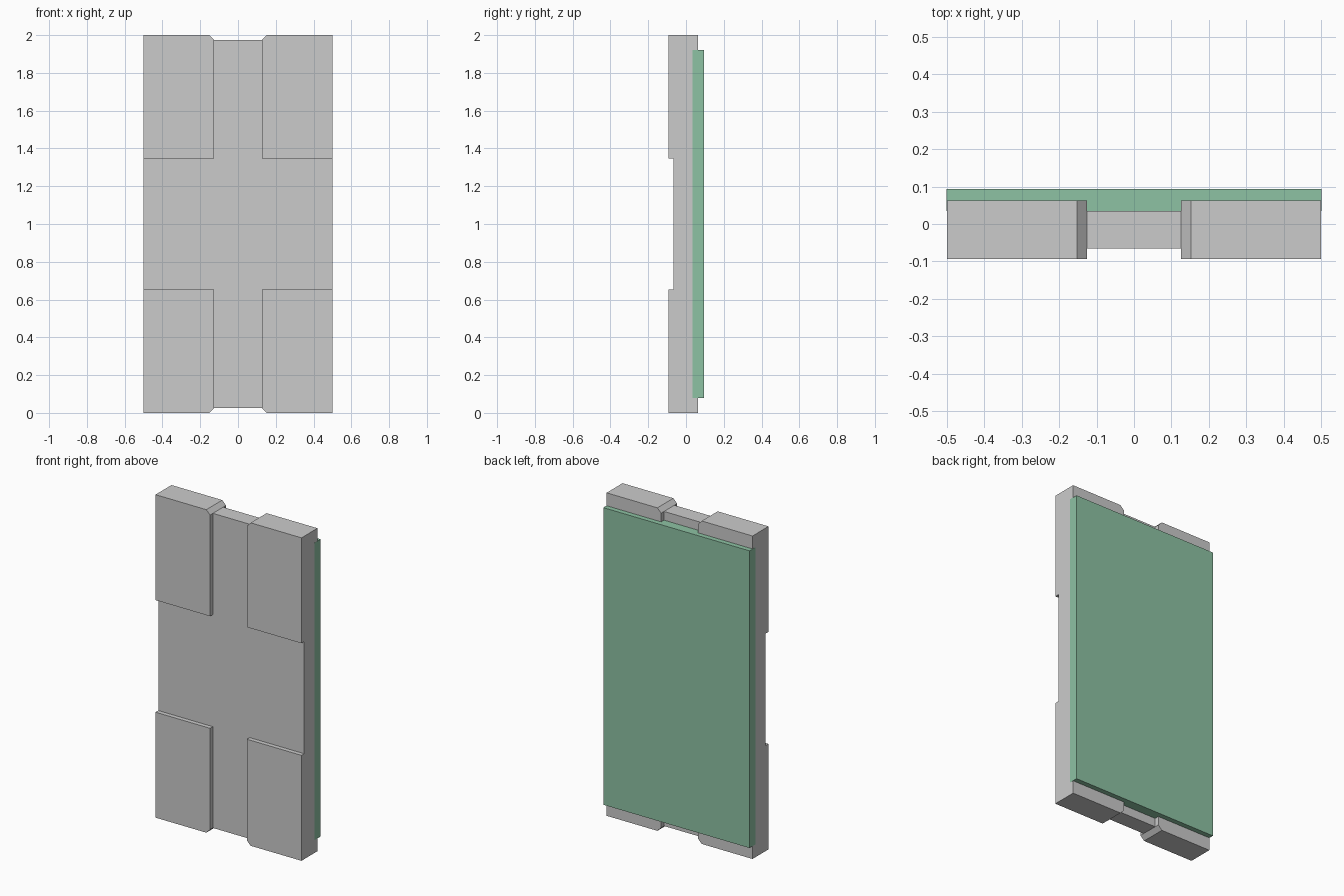
import bpy, bmesh

if "Cube" in bpy.data.objects:
    bpy.data.objects.remove(bpy.data.objects["Cube"])

TOP, MID = 2.0, 1.0
FRONT, PANEL_FRONT = -0.093, -0.066
PANEL_BACK, PAD_BACK, BACK = 0.035, 0.063, 0.094
SLOT, CHAMFER, PAD_H = 0.126, 0.026, 0.653


def prism(name, profile, y0, y1):
    """Extrude an x-z outline from y0 to y1."""
    bm = bmesh.new()
    face = bm.faces.new([bm.verts.new((x, y0, z)) for x, z in profile])
    ext = bmesh.ops.extrude_face_region(bm, geom=[face])
    verts = [v for v in ext["geom"] if isinstance(v, bmesh.types.BMVert)]
    bmesh.ops.translate(bm, verts=verts, vec=(0, y1 - y0, 0))
    bmesh.ops.recalc_face_normals(bm, faces=bm.faces)
    mesh = bpy.data.meshes.new(name)
    bm.to_mesh(mesh)
    bm.free()
    obj = bpy.data.objects.new(name, mesh)
    bpy.context.collection.objects.link(obj)
    return obj


# Cross-shaped recessed core panel between the pads
a, b = CHAMFER, PAD_H
quarter = [(SLOT, a), (SLOT, b), (0.5, b)]
right = quarter + [(x, TOP - z) for x, z in reversed(quarter)]
prism("core_panel", right + [(-x, z) for x, z in reversed(right)],
      PANEL_FRONT, PANEL_BACK)

# Four raised corner pads with chamfered inner end corners
pad = [(SLOT, a), (SLOT + CHAMFER, 0), (0.5, 0), (0.5, b), (SLOT, b)]
for side, sx in (("left", -1), ("right", 1)):
    for level, up in (("lower", False), ("upper", True)):
        outline = [(sx * x, TOP - z if up else z) for x, z in pad]
        prism(f"{level}_{side}_pad", outline, FRONT, PAD_BACK)

# Green backing board, a hair wider so its sides show over the pads
w, z0 = 0.5008, 0.08
board = prism("backing_board", [(-w, z0), (w, z0), (w, TOP - z0), (-w, TOP - z0)],
              PANEL_BACK, BACK)
green = bpy.data.materials.new("green")
green.diffuse_color = (0.27, 0.54, 0.37, 1)
green.use_nodes = True
green.node_tree.nodes["Principled BSDF"].inputs["Base Color"].default_value = green.diffuse_color
board.data.materials.append(green)
